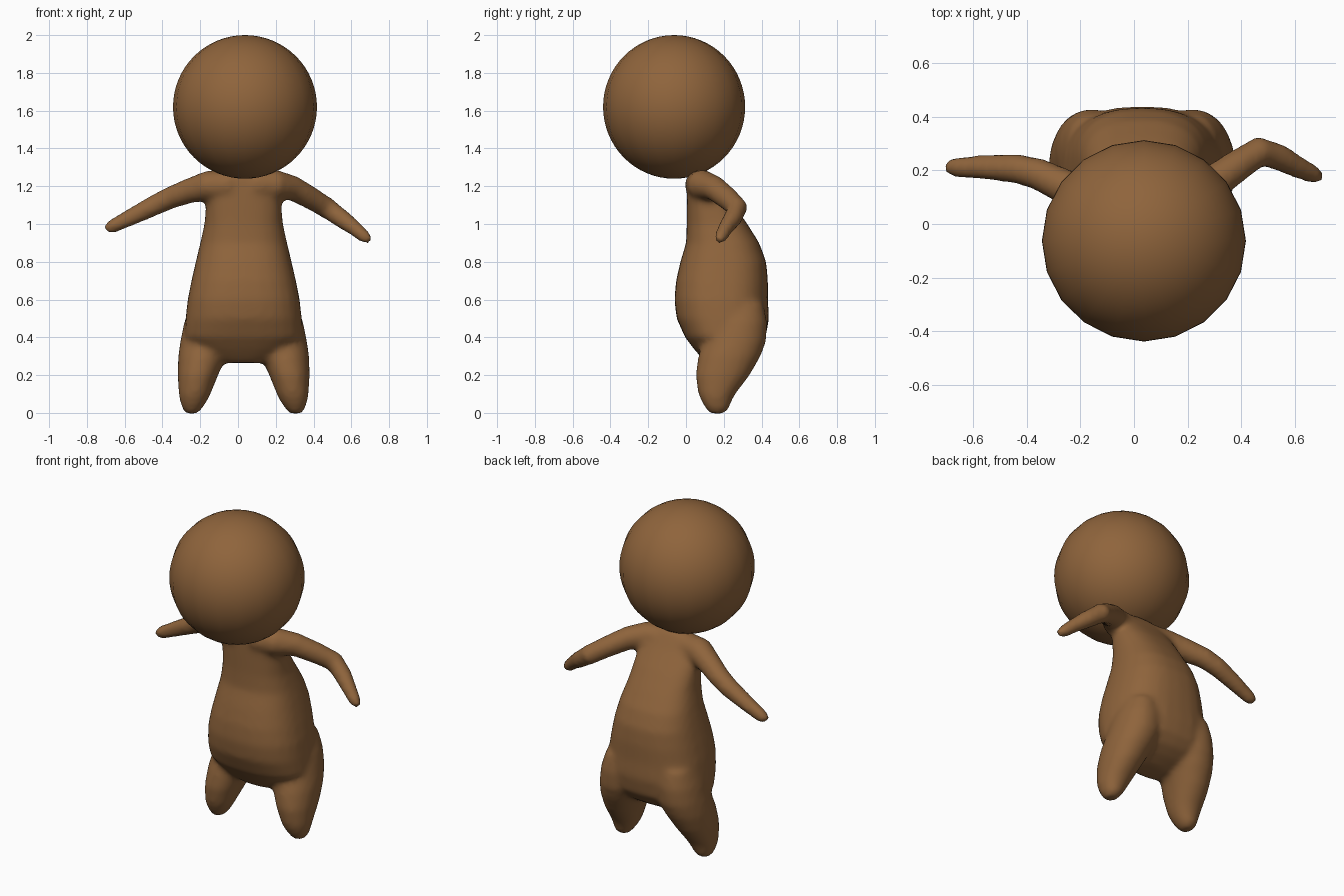
import bpy, bmesh, math
from mathutils import Vector

if "Cube" in bpy.data.objects:
    bpy.data.objects.remove(bpy.data.objects["Cube"])

brown = bpy.data.materials.new("warm brown")
brown.diffuse_color = (0.275, 0.128, 0.045, 1)
brown.use_nodes = True
brown.node_tree.nodes["Principled BSDF"].inputs["Base Color"].default_value = brown.diffuse_color
MID = 0.03  # symmetry line of the torso


def skin_rings(bm, rings):
    """Bridge a list of point rings and close both ends."""
    loops = [[bm.verts.new(p) for p in ring] for ring in rings]
    n = len(loops[0])
    for a, b in zip(loops, loops[1:]):
        for i in range(n):
            j = (i + 1) % n
            bm.faces.new((a[i], a[j], b[j], b[i]))
    bm.faces.new(loops[0][::-1])
    bm.faces.new(loops[-1])


def loft(bm, sections, power=2.0, n=28):
    """Stacked rounded sections: (z, x_min, x_max, y_min, y_max)."""
    rings = []
    for z, x0, x1, y0, y1 in sections:
        ring = []
        for i in range(n):
            t = 2 * math.pi * i / n
            c, s = math.cos(t), math.sin(t)
            ring.append(((x0 + x1) / 2 + (x1 - x0) / 2 * math.copysign(abs(c) ** (2 / power), c),
                         (y0 + y1) / 2 + (y1 - y0) / 2 * math.copysign(abs(s) ** (2 / power), s), z))
        rings.append(ring)
    skin_rings(bm, rings)


def tube(bm, path, n=16):
    """Tapered limb along points (x, y, z, radius)."""
    pts = [Vector(p[:3]) for p in path]
    rings = []
    for k, p in enumerate(pts):
        d = (pts[min(k + 1, len(pts) - 1)] - pts[max(k - 1, 0)]).normalized()
        u = d.cross(Vector((0, 0, 1))).normalized()
        v = d.cross(u)
        r = path[k][3]
        rings.append([p + r * (math.cos(2 * math.pi * i / n) * u + math.sin(2 * math.pi * i / n) * v)
                      for i in range(n)])
    skin_rings(bm, rings)


bm = bmesh.new()

# torso: (z, half width, front y, back y)
torso = [(0.265, 0.12, 0.11, 0.24), (0.30, 0.20, 0.075, 0.32), (0.34, 0.26, 0.04, 0.38),
         (0.40, 0.315, -0.005, 0.422), (0.50, 0.308, -0.05, 0.44), (0.60, 0.297, -0.062, 0.434),
         (0.70, 0.277, -0.053, 0.434), (0.80, 0.254, -0.03, 0.425), (0.90, 0.23, 0.0, 0.388),
         (1.00, 0.208, 0.004, 0.325), (1.10, 0.20, 0.004, 0.255), (1.20, 0.195, 0.005, 0.175),
         (1.25, 0.17, 0.01, 0.14), (1.29, 0.09, 0.03, 0.11)]
loft(bm, [(z, MID - w, MID + w, f, b) for z, w, f, b in torso], 2.5)

# legs, mirrored: (z, inner offset, outer offset, front y, back y)
leg = [(-0.004, 0.245, 0.305, 0.13, 0.20), (0.02, 0.222, 0.324, 0.105, 0.228),
       (0.06, 0.195, 0.337, 0.082, 0.24), (0.10, 0.175, 0.344, 0.065, 0.262),
       (0.20, 0.135, 0.35, 0.05, 0.338), (0.30, 0.09, 0.347, 0.065, 0.395),
       (0.38, 0.06, 0.335, 0.09, 0.425), (0.48, 0.06, 0.315, 0.12, 0.43), (0.58, 0.09, 0.28, 0.16, 0.41)]
for side in (-1, 1):
    loft(bm, [(z, *sorted((MID + side * a, MID + side * b)), f, k) for z, a, b, f, k in leg], 2.1)

# arms
tube(bm, [(0.08, 0.07, 1.205, 0.08), (0.20, 0.085, 1.208, 0.08), (0.29, 0.15, 1.19, 0.067),
          (0.39, 0.22, 1.135, 0.061), (0.47, 0.272, 1.085, 0.058), (0.54, 0.25, 1.035, 0.052),
          (0.62, 0.208, 0.975, 0.042), (0.675, 0.182, 0.928, 0.035), (0.698, 0.172, 0.91, 0.022)])
tube(bm, [(-0.03, 0.07, 1.205, 0.08), (-0.16, 0.09, 1.203, 0.08), (-0.26, 0.14, 1.175, 0.067),
          (-0.36, 0.188, 1.138, 0.06), (-0.44, 0.207, 1.1, 0.056), (-0.56, 0.212, 1.04, 0.047),
          (-0.67, 0.212, 0.985, 0.038), (-0.702, 0.212, 0.97, 0.024)])

bmesh.ops.recalc_face_normals(bm, faces=bm.faces)
mesh = bpy.data.meshes.new("body")
bm.to_mesh(mesh)
bm.free()
mesh.materials.append(brown)
body = bpy.data.objects.new("body", mesh)
bpy.context.collection.objects.link(body)

# melt limbs and torso into one soft skin
remesh = body.modifiers.new("fuse", 'REMESH')
remesh.mode = 'VOXEL'
remesh.voxel_size = 0.016
remesh.use_smooth_shade = True
soften = body.modifiers.new("soften", 'SMOOTH')
soften.factor = 0.5
soften.iterations = 10

# head
bpy.ops.mesh.primitive_uv_sphere_add(segments=20, ring_count=32, radius=1, location=(0.037, -0.063, 1.62))
head = bpy.context.object
head.name = "head"
head.scale = (0.381, 0.376, 0.38)
head.data.materials.append(brown)
bpy.ops.object.shade_smooth()
